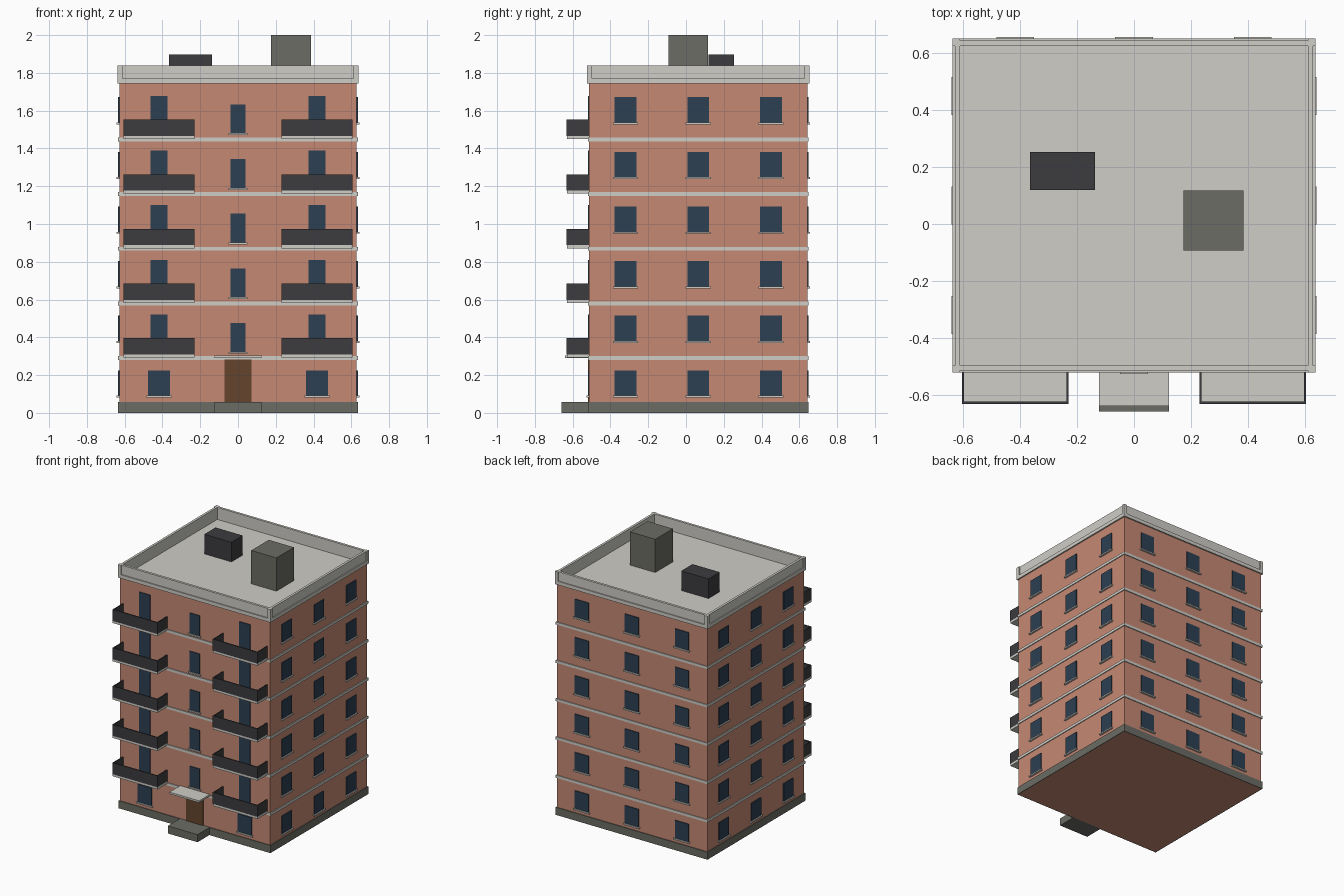
import bpy, bmesh

if "Cube" in bpy.data.objects:
    bpy.data.objects.remove(bpy.data.objects["Cube"])

X, Y0, Y1 = 0.628, -0.513, 0.643      # wall faces
YC = (Y0 + Y1) / 2
FLOOR = 0.2893


def material(name, rgb):
    m = bpy.data.materials.new(name)
    m.diffuse_color = (*rgb, 1)
    m.use_nodes = True
    m.node_tree.nodes["Principled BSDF"].inputs["Base Color"].default_value = m.diffuse_color
    return m


BRICK = material("brick", (0.56, 0.25, 0.17))
STONE = material("pale_concrete", (0.62, 0.61, 0.57))
GREY = material("dark_concrete", (0.15, 0.15, 0.13))
GLASS = material("glass", (0.025, 0.05, 0.085))
METAL = material("dark_metal", (0.045, 0.045, 0.05))
WOOD = material("wood", (0.13, 0.06, 0.025))


def boxes(name, mat, spans):
    """One object from (x0, x1, y0, y1, z0, z1) boxes."""
    bm = bmesh.new()
    for x0, x1, y0, y1, z0, z1 in spans:
        vs = bmesh.ops.create_cube(bm, size=1)["verts"]
        for v in vs:
            v.co = (x1 if v.co.x > 0 else x0, y1 if v.co.y > 0 else y0, z1 if v.co.z > 0 else z0)
    me = bpy.data.meshes.new(name)
    bm.to_mesh(me)
    bm.free()
    me.materials.append(mat)
    ob = bpy.data.objects.new(name, me)
    bpy.context.collection.objects.link(ob)
    return ob


def ring(out, inn, z0, z1):
    """Four walls around the footprint, offset out and in from the wall faces."""
    a, f, b = X + out, Y0 - out, Y1 + out
    ia, jf, jb = X - inn, Y0 + inn, Y1 - inn
    return [(-a, a, f, jf, z0, z1), (-a, a, jb, b, z0, z1),
            (-a, -ia, jf, jb, z0, z1), (ia, a, jf, jb, z0, z1)]


# Main mass, plinth and floor bands
boxes("brick_walls", BRICK, [(-X, X, Y0, Y1, 0, 1.743)])
boxes("plinth", GREY, ring(0.006, 0, 0, 0.057))
boxes("floor_bands", STONE,
      [s for f in range(1, 6) for s in ring(0.006, 0, f * FLOOR - 0.009, f * FLOOR + 0.011)])

# Roof deck, parapet and corner posts
TOP = 1.84
boxes("roof_deck", STONE, [(-X, X, Y0, Y1, 1.74, 1.749)])
boxes("cornice", STONE, ring(0.01, 0.016, 1.743, 1.77))
boxes("parapet", STONE, ring(0.002, 0.016, 1.77, TOP))
posts = []
for x0, x1 in ((-X - 0.01, -X + 0.016), (X - 0.016, X + 0.01)):
    for y0, y1 in ((Y0 - 0.01, Y0 + 0.016), (Y1 - 0.016, Y1 + 0.01)):
        posts.append((x0, x1, y0, y1, 1.77, TOP))
boxes("parapet_corner_posts", STONE, posts)

# Rooftop units
boxes("stair_housing", GREY, [(0.175, 0.386, -0.093, 0.117, 1.749, 2.0)])
boxes("roof_vent_unit", METAL, [(-0.365, -0.138, 0.119, 0.253, 1.749, 1.897)])

# Windows and sills
panes, sills = [], []


def window(side, c, w, z0, z1):
    h = w / 2
    for lst, hw, p, a, b in ((panes, h, 0.006, z0, z1), (sills, h + 0.009, 0.014, z0 - 0.01, z0)):
        if side in "LR":
            x = (-X - p, -X + 0.01) if side == "L" else (X - 0.01, X + p)
            lst.append((*x, c - hw, c + hw, a, b))
        else:
            y = (Y0 - p, Y0 + 0.01) if side == "F" else (Y1 - 0.01, Y1 + p)
            lst.append((c - hw, c + hw, *y, a, b))


for f in range(6):
    z = f * FLOOR
    for i in (-1, 0, 1):
        for s in "LR":
            window(s, YC + i * 0.385, 0.115, z + 0.091, z + 0.225)
        window("B", i * 0.418, 0.115, z + 0.091, z + 0.225)
    if f:
        window("F", 0, 0.082, z + 0.034, z + 0.187)
for i in (-1, 1):
    window("F", i * 0.418, 0.115, 0.091, 0.225)
boxes("window_panes", GLASS, panes)
boxes("window_sills", STONE, sills)

# Balconies with doors
slabs, rails, doors = [], [], []
T, YB = 0.007, -0.631
for f in range(1, 6):
    z = f * FLOOR
    for c in (-0.418, 0.418):
        a, b = c - 0.187, c + 0.187
        slabs.append((a, b, YB, Y0, z + 0.003, z + 0.02))
        rails += [(a, b, YB - 0.002, YB + T, z + 0.02, z + 0.106),
                  (a, a + T, YB + T, Y0, z + 0.02, z + 0.106),
                  (b - T, b, YB + T, Y0, z + 0.02, z + 0.106)]
        doors.append((c - 0.045, c + 0.045, Y0 - 0.006, Y0 + 0.01, z + 0.02, z + 0.232))
boxes("balcony_slabs", STONE, slabs)
boxes("balcony_railings", METAL, rails)
boxes("balcony_doors", GLASS, doors)

# Entrance
boxes("entrance_door", WOOD, [(-0.072, 0.072, Y0 - 0.007, Y0 + 0.01, 0.057, 0.282)])
boxes("entrance_canopy", STONE, [(-0.124, 0.124, -0.641, Y0, 0.291, 0.305)])
boxes("entrance_step", GREY, [(-0.124, 0.124, -0.66, Y0, 0, 0.057)])
